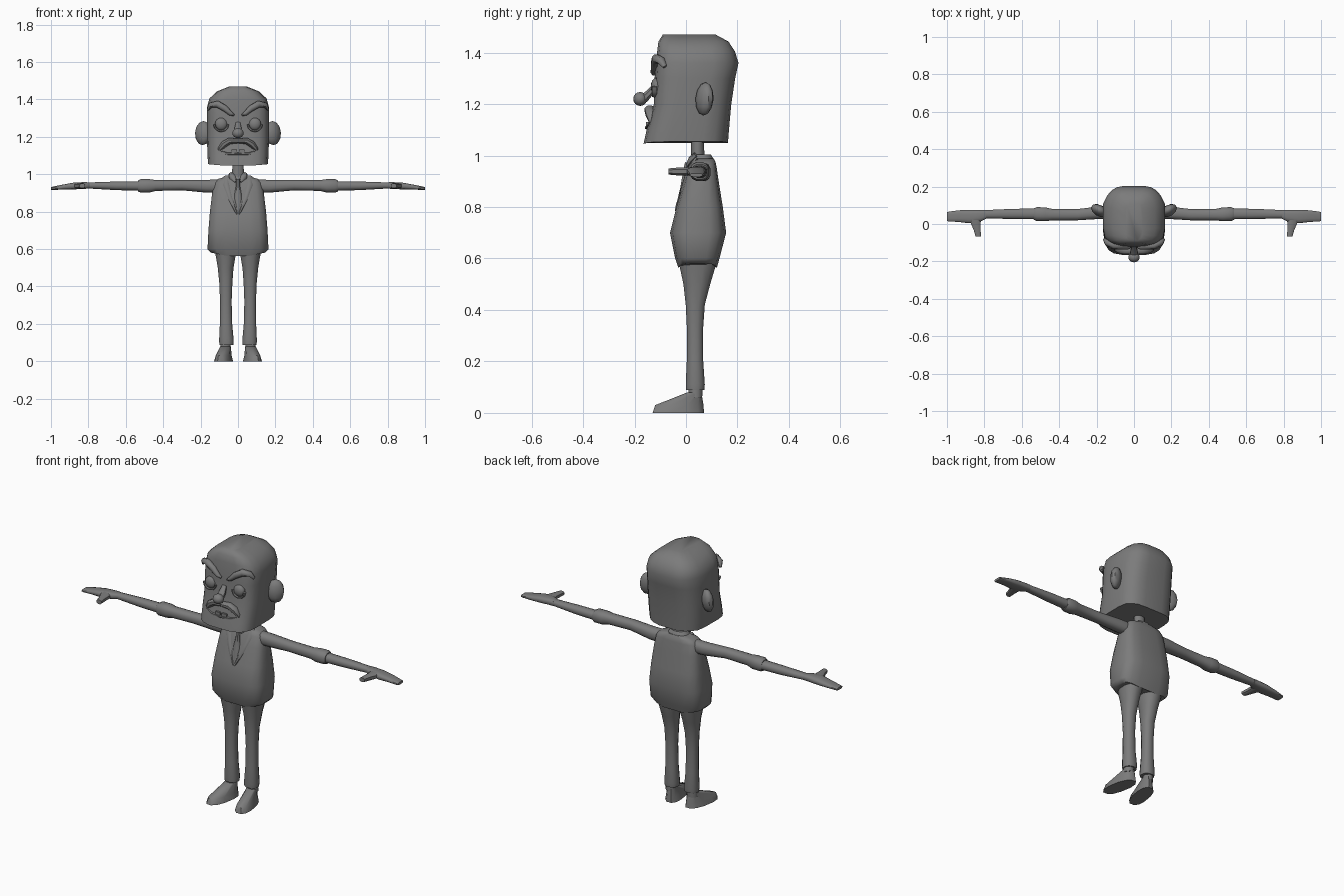
import bpy, bmesh, math
from mathutils import Vector, Matrix

grey = bpy.data.materials.new("dark_grey")
grey.diffuse_color = (0.2, 0.2, 0.2, 1)


def finish(name, bm, mirror=False, angle=48):
    bmesh.ops.recalc_face_normals(bm, faces=bm.faces)
    me = bpy.data.meshes.new(name)
    bm.to_mesh(me)
    bm.free()
    me.materials.append(grey)
    ob = bpy.data.objects.new(name, me)
    bpy.context.collection.objects.link(ob)
    if mirror:
        ob.modifiers.new("Mirror", 'MIRROR').use_mirror_merge = False
    bpy.ops.object.select_all(action='DESELECT')
    ob.select_set(True)
    bpy.context.view_layer.objects.active = ob
    bpy.ops.object.shade_smooth_by_angle(angle=math.radians(angle))
    return ob


def sweep(name, path, ref, axis=None, n=12, e=2.0, mirror=False, warp=None):
    """Skin superellipse rings (x, y, z, radius along ref, other radius)."""
    bm = bmesh.new()
    ref, rings = Vector(ref), []
    unit = []
    for k in range(n):
        w = 2 * math.pi * (k + 0.5) / n
        unit.append([math.copysign(abs(f(w)) ** (2 / e), f(w)) for f in (math.cos, math.sin)])
    cm, sm = max(u[0] for u in unit), max(u[1] for u in unit)
    for i, (x, y, z, rb, ra) in enumerate(path):
        lo, hi = path[max(i - 1, 0)], path[min(i + 1, len(path) - 1)]
        t = Vector(axis) if axis else (Vector(hi[:3]) - Vector(lo[:3])).normalized()
        b = (ref - ref.dot(t) * t).normalized()
        a = t.cross(b)
        ring = []
        for c, s in unit:
            p = Vector((x, y, z)) + b * rb * c / cm + a * ra * s / sm
            ring.append(bm.verts.new(warp(p) if warp else p))
        rings.append(ring)
    for r, q in zip(rings, rings[1:]):
        for k in range(n):
            bm.faces.new((r[k], r[(k + 1) % n], q[(k + 1) % n], q[k]))
    bm.faces.new(rings[0])
    bm.faces.new(rings[-1])
    return finish(name, bm, mirror)


def ball(name, loc, size, rot_z=0, tilt=0, mirror=False, u=14, v=8):
    bm = bmesh.new()
    m = (Matrix.Translation(loc) @ Matrix.Rotation(rot_z, 4, 'Z')
         @ Matrix.Rotation(tilt, 4, 'X') @ Matrix.Diagonal((*size, 1)))
    bmesh.ops.create_uvsphere(bm, u_segments=u, v_segments=v, radius=1, matrix=m)
    return finish(name, bm, mirror)


def box(name, loc, size, mirror=False):
    bm = bmesh.new()
    bmesh.ops.create_cube(bm, size=1, matrix=Matrix.Translation(loc) @ Matrix.Diagonal((*size, 1)))
    return finish(name, bm, mirror)


def stack(rows):
    """(z, front y, back y, half width) rows to ring entries."""
    return [(0, (f + b) / 2, z, w, (b - f) / 2) for z, f, b, w in rows]


X, Y, Z = (1, 0, 0), (0, 1, 0), (0, 0, 1)


# head: peaked jaw line, narrower at the back
def jaw(p):
    if p.z < 1.06:
        p.z += 0.08 * abs(p.x) + 0.01 * p.y
    p.x *= 1 - 2 * max(0, p.y - .11)
    return p


sweep("head", stack([(1.042, -.165, .163, .16), (1.10, -.153, .167, .163), (1.20, -.125, .176, .166),
                     (1.30, -.122, .191, .166), (1.36, -.117, .204, .165), (1.405, -.112, .19, .153),
                     (1.443, -.107, .165, .112), (1.47, -.09, .115, .045)]),
      X, Z, n=20, e=4, warp=jaw)

# ears
ball("ear", (.187, .072, 1.22), (.047, .03, .065), math.radians(32), math.radians(-5), True, 10, 6)

# face
ball("eye", (.09, -.115, 1.268), (.034, .022, .034), mirror=True)
sweep("lower_lid", [(.09 + .037 * math.cos(a), -.122, 1.268 + .037 * math.sin(a), .01, .006)
                    for a in (math.radians(180 + 30 * k) for k in range(7))], Y, n=6, mirror=True)
sweep("brow", [(.02, -.124, 1.315, .008, .005), (.04, -.124, 1.325, .013, .012), (.07, -.121, 1.352, .016, .017),
               (.11, -.115, 1.375, .018, .018), (.145, -.098, 1.37, .016, .014), (.16, -.082, 1.345, .008, .006)],
      Y, n=8, mirror=True)
ball("nose_tip", (0, -.178, 1.22), (.031, .027, .027))
sweep("nose_bridge", [(0, -.12, 1.275, .012, .008), (0, -.14, 1.245, .018, .014), (0, -.165, 1.22, .022, .018)],
      X, n=8)
sweep("moustache", [(0, -.143, 1.178, .018, .012), (.045, -.141, 1.178, .02, .017), (.075, -.136, 1.16, .02, .018),
                    (.095, -.13, 1.137, .016, .012), (.106, -.128, 1.115, .008, .003)], Y, n=8, mirror=True)
sweep("lower_lip", [(0, -.15, 1.108, .010, .007), (.06, -.146, 1.11, .010, .008), (.088, -.136, 1.122, .01, .004)],
      Y, n=6, mirror=True)
box("tooth", (.02, -.148, 1.12), (.03, .014, .022), True)

# neck and shirt collar
sweep("neck", stack([(.96, .02, .072, .032), (1.07, .02, .07, .03)]), X, Z, n=10)
sweep("collar", stack([(.965, .015, .115, .08), (.99, .022, .105, .055), (1.005, .028, .096, .042)]),
      X, Z, n=12, e=2.3)
sweep("collar_wing", [(.04, .038, 1.003, .009, .012), (.03, .018, .985, .008, .017), (.013, .003, .96, .004, .006)],
      Y, n=6, mirror=True)


# jacket with a hem that dips in the middle
def hem(p):
    if p.z < .57:
        p.z = .552 + .2 * abs(p.x)
    return p


sweep("jacket", stack([(.56, -.03, .12, .145), (.60, -.042, .13, .163), (.70, -.062, .156, .158),
                       (.80, -.037, .143, .15), (.90, -.008, .127, .138), (.955, .01, .119, .126),
                       (.975, .02, .115, .108), (.988, .032, .108, .06)]), X, Z, n=16, e=3.6, warp=hem)
sweep("lapel", [(.06, .042, .988, .008, .016), (.063, .012, .945, .009, .02), (.042, -.012, .87, .008, .015),
                (.012, -.035, .80, .006, .007), (.003, -.04, .785, .003, .003)], Y, n=6, mirror=True)
sweep("tie", [(0, .006, .972, .010, .013), (0, .0, .945, .010, .010), (0, -.014, .87, .009, .022),
              (0, -.035, .80, .005, .004)], Y, n=6)

# arms: sleeve, forearm, hand, thumb
sweep("sleeve", [(.10, .062, .936, .034, .036), (.17, .062, .936, .034, .034), (.30, .05, .942, .03, .028),
                 (.44, .05, .94, .031, .029), (.475, .052, .938, .037, .036), (.52, .053, .938, .037, .036),
                 (.535, .053, .937, .031, .029)], Y, X, n=12, e=2.4, mirror=True)
sweep("forearm", [(.51, .054, .937, .029, .025), (.65, .054, .938, .027, .023), (.80, .052, .94, .022, .016)],
      Y, X, n=12, e=2.3, mirror=True)
sweep("hand", [(.79, .052, .94, .023, .016), (.82, .044, .94, .031, .018), (.88, .040, .937, .036, .018),
               (.94, .042, .931, .031, .013), (.99, .040, .925, .026, .009), (1.0, .040, .924, .024, .007)],
      Y, X, n=12, e=2.8, mirror=True)
sweep("thumb", [(.85, .03, .938, .034, .017), (.846, .0, .938, .025, .016), (.838, -.035, .938, .018, .015),
                (.832, -.068, .938, .015, .012)], X, Y, n=8, e=2.6, mirror=True)

# legs: trousers, ankle, splayed shoe
sweep("trouser_leg", [(.068, .045, .61, .058, .077), (.066, .045, .57, .054, .07), (.066, .042, .50, .042, .052),
                      (.065, .036, .42, .035, .037), (.065, .035, .32, .031, .031), (.064, .035, .20, .033, .032),
                      (.062, .036, .11, .039, .037), (.062, .036, .088, .037, .035)],
      X, Z, n=12, e=2.3, mirror=True)
sweep("ankle", [(.067, .037, .10, .027, .027), (.068, .037, .06, .027, .026)], X, Z, n=8, mirror=True)


def splay(p):
    p.x -= .17 * (p.y - .03)
    return p


sweep("shoe", [(.067, -.03, 0, .045, .10), (.067, -.026, .03, .037, .094), (.067, .033, .08, .027, .027)],
      X, Z, n=12, e=2.4, mirror=True, warp=splay)
